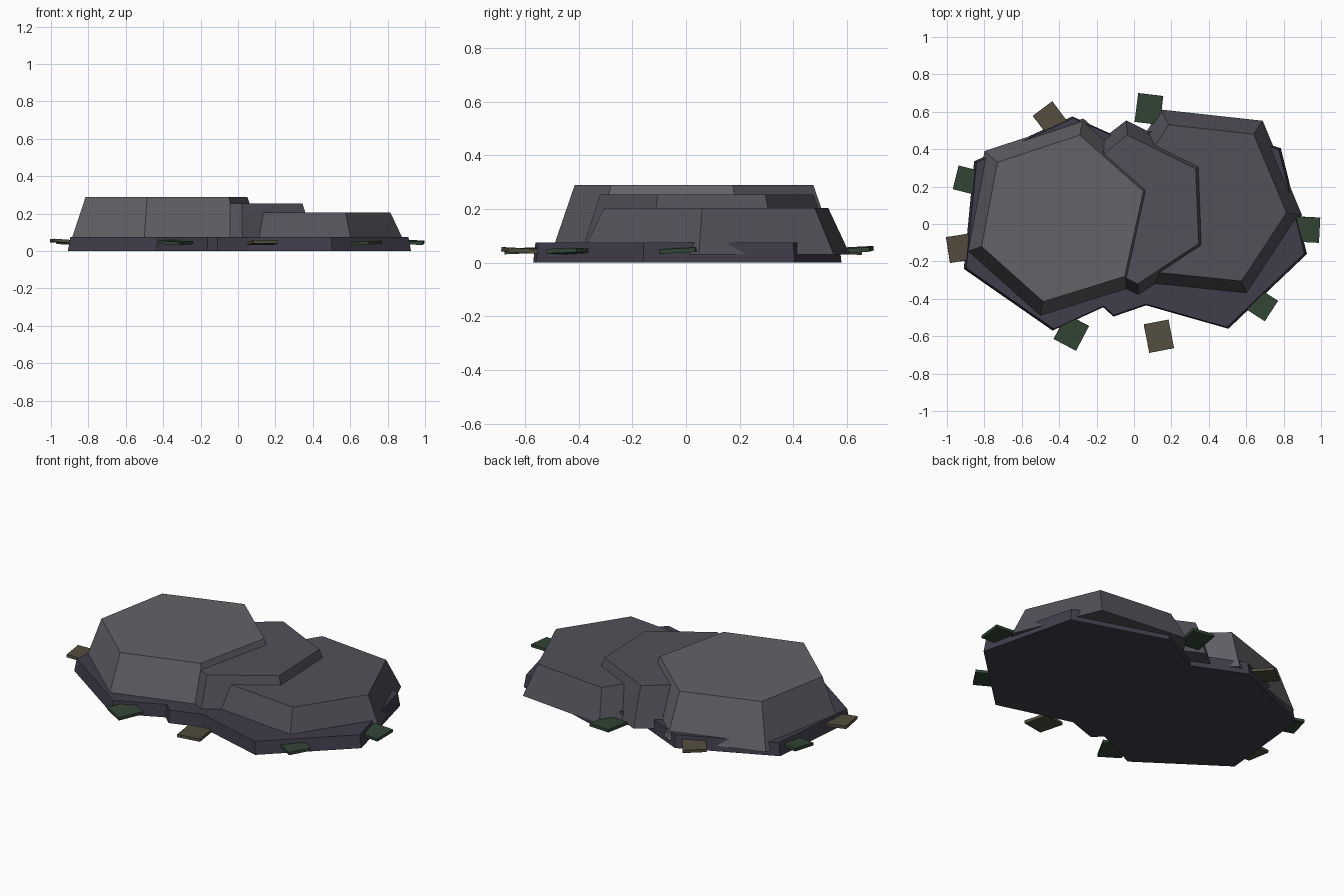
import bpy, bmesh, math
from mathutils import Matrix, Vector

if "Cube" in bpy.data.objects:
    bpy.data.objects.remove(bpy.data.objects["Cube"])


def material(name, rgb):
    m = bpy.data.materials.new(name)
    m.diffuse_color = (*rgb, 1)
    m.use_nodes = True
    m.node_tree.nodes["Principled BSDF"].inputs["Base Color"].default_value = m.diffuse_color
    return m


DARK = material("dark_stone", (0.05, 0.047, 0.07))
MID = material("mid_stone", (0.085, 0.082, 0.1))
LIGHT = material("light_stone", (0.125, 0.122, 0.14))
MOSS = material("moss_green", (0.033, 0.06, 0.036))
EARTH = material("earth_brown", (0.087, 0.073, 0.048))


def finish(name, bm, mat):
    bmesh.ops.recalc_face_normals(bm, faces=bm.faces)
    me = bpy.data.meshes.new(name)
    bm.to_mesh(me)
    bm.free()
    me.materials.append(mat)
    ob = bpy.data.objects.new(name, me)
    bpy.context.collection.objects.link(ob)
    return ob


def slab(name, outline, z0, z1, centre, low, high, mat):
    """Tapered prism: outline scaled about centre at the bottom and the top."""
    bm = bmesh.new()
    c = Vector(centre)

    def ring(s, z):
        pts = [c + (Vector(p) - c) * s for p in outline]
        return [bm.verts.new((p.x, p.y, z)) for p in pts]
    a, b = ring(low, z0), ring(high, z1)
    bm.faces.new(a[::-1])
    bm.faces.new(b)
    n = len(a)
    for i in range(n):
        j = (i + 1) % n
        bm.faces.new((a[i], a[j], b[j], b[i]))
    return finish(name, bm, mat)


# ground slab with notched front and back
slab("base_slab",
     [(-0.91, -0.24), (-0.435, -0.57), (-0.165, -0.445), (-0.11, -0.495),
      (0.065, -0.435), (0.505, -0.56), (0.925, -0.16), (0.785, 0.405),
      (0.24, 0.58), (-0.03, 0.44), (-0.33, 0.575), (-0.855, 0.335)],
     0, 0.075, (0, 0), 1.0, 0.985, DARK)

# three overlapping stepped stones
slab("left_stone",
     [(-0.815, -0.12), (-0.485, -0.415), (-0.05, -0.28), (0.05, 0.175),
      (-0.29, 0.475), (-0.73, 0.33)],
     0.03, 0.29, (-0.385, 0.03), 1.2, 1, LIGHT)
slab("middle_stone",
     [(0.02, -0.32), (0.345, -0.105), (0.33, 0.295), (-0.035, 0.475),
      (-0.34, 0.24), (-0.33, -0.15)],
     0.03, 0.255, (0, 0.06), 1.19, 1, MID)
slab("right_stone",
     [(0.1, -0.256), (0.575, -0.305), (0.815, 0.06), (0.64, 0.48),
      (0.185, 0.53), (0.0, 0.24)],
     0.03, 0.205, (0.4, 0.12), 1.2, 1, MID)

# flat chips scattered around the rim: x, y, z, width, depth, turn, tilt x, tilt y
chips = [
    (0.08, 0.615, 0.048, 0.135, 0.155, -7, 3, 2, MOSS),
    (-0.45, 0.565, 0.043, 0.13, 0.13, 37, -3, 2, EARTH),
    (-0.895, 0.235, 0.045, 0.12, 0.13, -14, 2, 3, MOSS),
    (-0.935, -0.13, 0.052, 0.12, 0.14, 9, -1, 4, EARTH),
    (-0.335, -0.58, 0.046, 0.135, 0.15, -28, 2, 3, MOSS),
    (0.133, -0.60, 0.045, 0.135, 0.155, 11, -3, 1, EARTH),
    (0.68, -0.43, 0.043, 0.13, 0.13, -33, 2, -2, MOSS),
    (0.93, -0.03, 0.046, 0.125, 0.135, -3, 3, 1, MOSS),
]
for i, (x, y, z, w, d, turn, tx, ty, mat) in enumerate(chips, 1):
    bm = bmesh.new()
    mtx = (Matrix.Translation((x, y, z))
           @ Matrix.Rotation(math.radians(turn), 4, 'Z')
           @ Matrix.Rotation(math.radians(tx), 4, 'X')
           @ Matrix.Rotation(math.radians(ty), 4, 'Y')
           @ Matrix.Diagonal((w, d, 0.017, 1)))
    bmesh.ops.create_cube(bm, size=1, matrix=mtx)
    finish(f"rim_chip_{i}", bm, mat)
